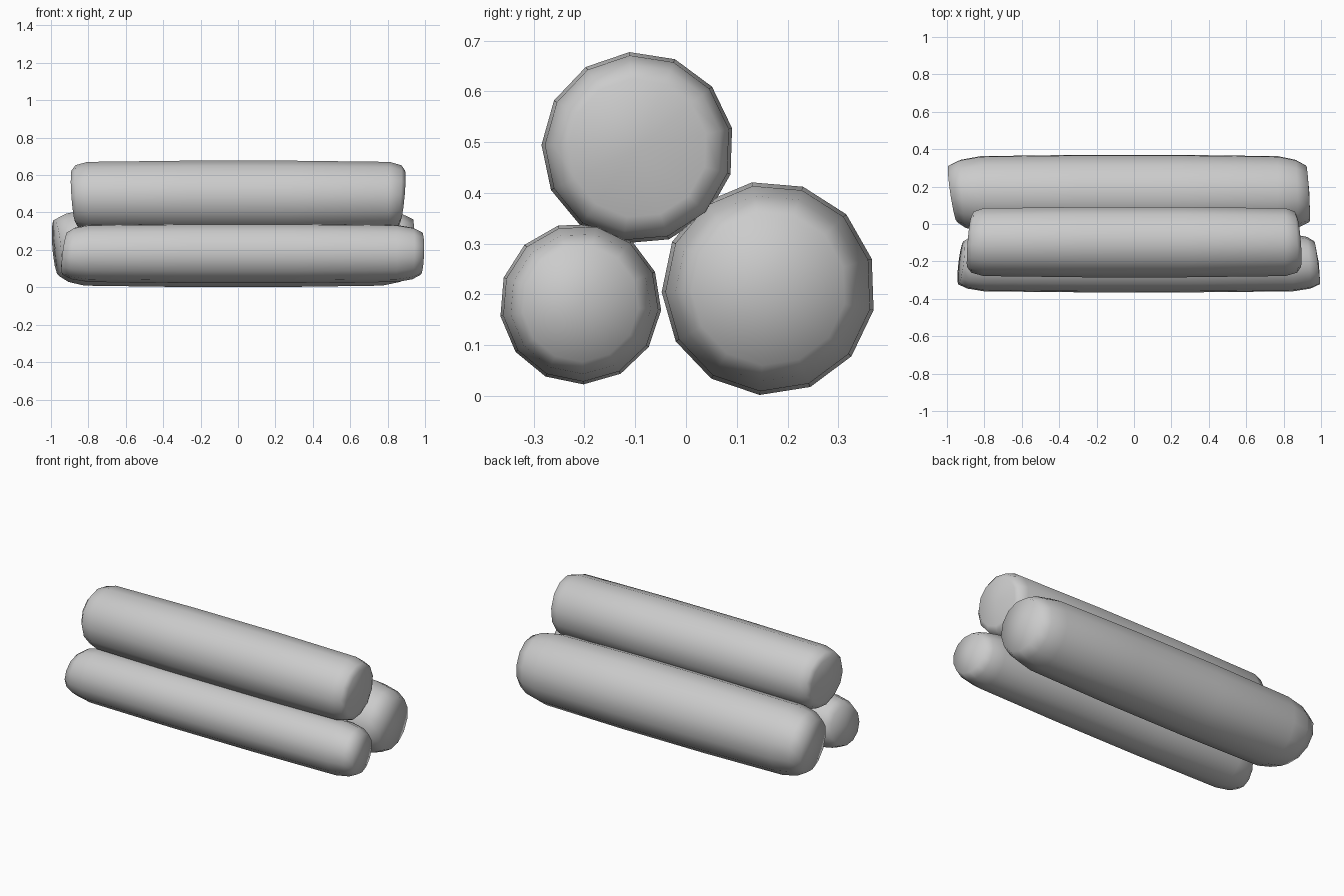
import bpy, bmesh, math

if "Cube" in bpy.data.objects:
    bpy.data.objects.remove(bpy.data.objects["Cube"])

SIDES = 13

def make_log(name, y, z, r, start, left, right, shoulders):
    """Round log along x; left/right = (cap x, slope along y, slope along z)."""
    bm = bmesh.new()
    xl, xr = shoulders
    span = xr - xl
    # (x, radius, slope y, slope z) for each ring
    stations = [
        (left[0], r * 0.73, left[1], left[2]),
        ((left[0] + xl) / 2 - 0.02, r * 0.88, left[1] * 0.5, left[2] * 0.5),
        (xl, r * 0.975, 0, 0),
        (xl + span * 0.33, r * 1.01, 0, 0),
        (xl + span * 0.67, r * 1.01, 0, 0),
        (xr, r * 0.975, 0, 0),
        ((right[0] + xr) / 2 + 0.02, r * 0.88, right[1] * 0.5, right[2] * 0.5),
        (right[0], r * 0.73, right[1], right[2]),
    ]
    rings = []
    for x, rad, sy, sz in stations:
        ring = []
        for i in range(SIDES):
            a = math.radians(start) + i * math.tau / SIDES
            dy, dz = rad * math.cos(a), rad * math.sin(a)
            ring.append(bm.verts.new((x + sy * dy + sz * dz, y + dy, z + dz)))
        rings.append(ring)
    for p, q in zip(rings, rings[1:]):
        for i in range(SIDES):
            j = (i + 1) % SIDES
            bm.faces.new((p[i], p[j], q[j], q[i]))
    # slightly domed end caps
    for ring, x in ((rings[0], left[0] - 0.008), (rings[-1], right[0] + 0.008)):
        c = bm.verts.new((x, y, z))
        for i in range(SIDES):
            bm.faces.new((ring[i], ring[(i + 1) % SIDES], c))
    bmesh.ops.recalc_face_normals(bm, faces=bm.faces)
    for f in bm.faces:
        f.smooth = True
    mesh = bpy.data.meshes.new(name)
    bm.to_mesh(mesh)
    bm.free()
    obj = bpy.data.objects.new(name, mesh)
    bpy.context.collection.objects.link(obj)
    return obj

# Thick log at the back
make_log("back_log", 0.163, 0.212, 0.209, 99,
         (-0.97, -0.15, -0.08), (0.93, -0.06, 0.04), (-0.82, 0.77))
# Thin log at the front
make_log("front_log", -0.208, 0.182, 0.158, 106,
         (-0.925, 0.12, 0.12), (0.98, -0.13, 0.03), (-0.80, 0.85))
# Log resting on top
make_log("top_log", -0.095, 0.488, 0.188, 95,
         (-0.88, 0.08, -0.07), (0.88, -0.08, 0.09), (-0.805, 0.81))
